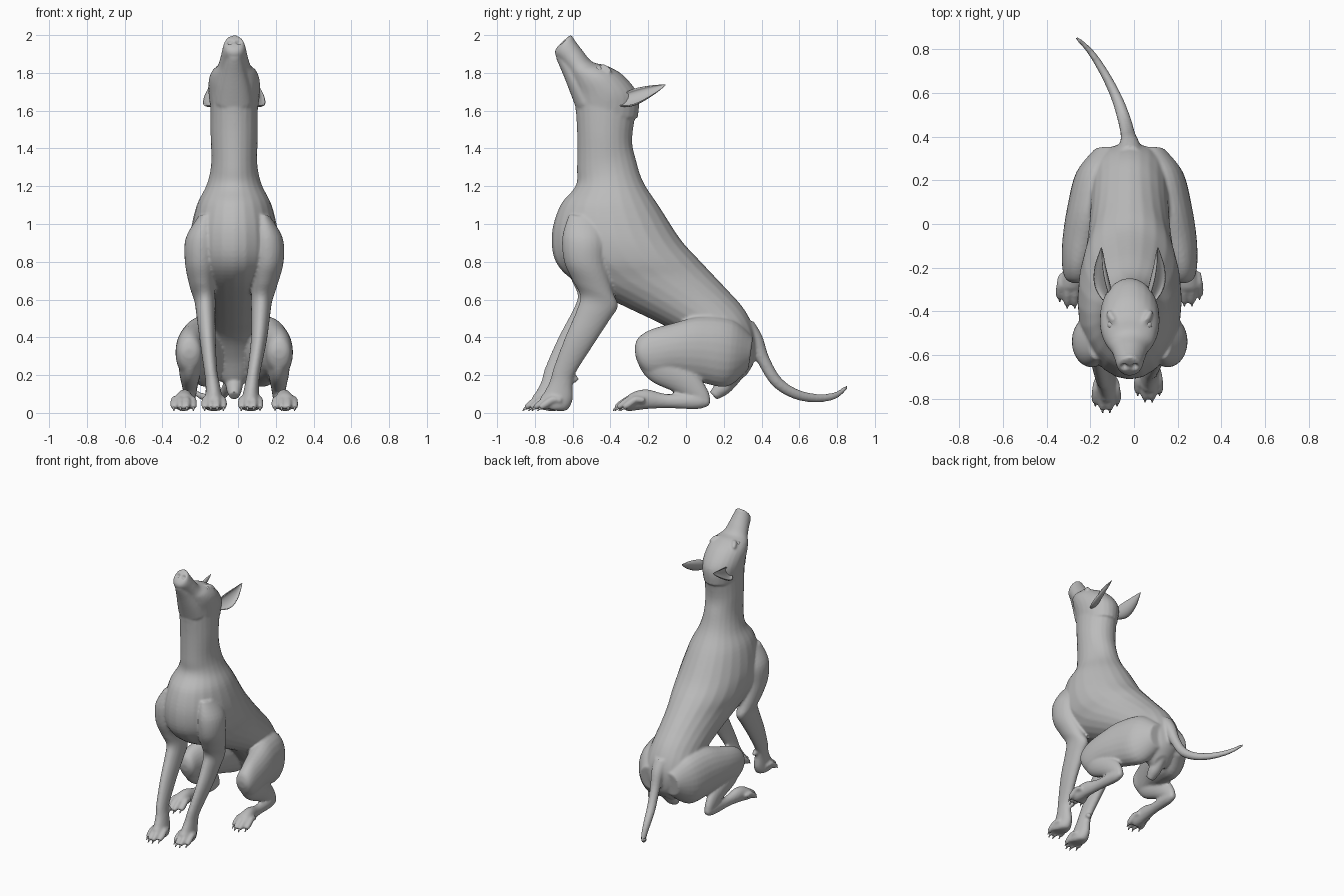
import bpy, bmesh, math
from mathutils import Vector

if "Cube" in bpy.data.objects:
    bpy.data.objects.remove(bpy.data.objects["Cube"])

CX = -0.02  # the body's own centre line

grey = bpy.data.materials.new("plain grey")
grey.use_nodes = True
grey.diffuse_color = (0.5, 0.5, 0.5, 1)
grey.node_tree.nodes["Principled BSDF"].inputs["Base Color"].default_value = (0.5, 0.5, 0.5, 1)


def spline(rows, steps=5):
    """Catmull-Rom interpolation of rows of numbers."""
    out = []
    for i in range(len(rows) - 1):
        p = [rows[max(0, min(len(rows) - 1, i + k))] for k in (-1, 0, 1, 2)]
        for s in range(steps):
            t = s / steps
            out.append([0.5 * (2 * b + (c - a) * t + (2 * a - 5 * b + 4 * c - d) * t * t
                               + (3 * b - a - 3 * c + d) * t ** 3) for a, b, c, d in zip(*p)])
    return out + [list(rows[-1])]


def skin(bm, rings):
    """Closed tube through rings of points."""
    loops = [[bm.verts.new(p) for p in r] for r in rings]
    n = len(loops[0])
    for a, b in zip(loops, loops[1:]):
        for i in range(n):
            j = (i + 1) % n
            bm.faces.new((a[i], a[j], b[j], b[i]))
    bm.faces.new(loops[0][::-1])
    bm.faces.new(loops[-1])


def loft(bm, rows, n=24):
    """Rows are front y, front z, back y, back z, centre x, half width."""
    rings = []
    for fy, fz, by, bz, x, w in spline(rows):
        w = max(w, 0.003)
        ring = []
        for i in range(n):
            a = 2 * math.pi * i / n
            c = math.cos(a) / 2
            ring.append((x + w * math.sin(a), (fy + by) / 2 + (by - fy) * c,
                         (fz + bz) / 2 + (bz - fz) * c))
        rings.append(ring)
    skin(bm, rings)


def tube(bm, pts, n=16):
    """Round limb through points x, y, z, radius, bending mostly in y-z."""
    rows = []
    for i, (x, y, z, r) in enumerate(pts):
        a, b = pts[max(0, i - 1)], pts[min(len(pts) - 1, i + 1)]
        t = Vector((b[1] - a[1], b[2] - a[2])).normalized()
        rows.append((y + t.y * r, z - t.x * r, y - t.y * r, z + t.x * r, x, r))
    loft(bm, rows, n)


def finish(bm, name):
    bmesh.ops.recalc_face_normals(bm, faces=bm.faces)
    mesh = bpy.data.meshes.new(name)
    bm.to_mesh(mesh)
    bm.free()
    ob = bpy.data.objects.new(name, mesh)
    bpy.context.collection.objects.link(ob)
    mesh.materials.append(grey)
    mesh.shade_smooth()
    return ob


body = bmesh.new()

# Torso and neck, from the neck top down to the rump
loft(body, [(fy, fz, by, bz, CX, w) for fy, fz, by, bz, w in [
    (-.59, 1.68, -.26, 1.62, .125), (-.577, 1.5, -.285, 1.45, .125),
    (-.577, 1.3, -.265, 1.34, .122), (-.585, 1.2, -.225, 1.22, .145),
    (-.665, 1.1, -.14, 1.09, .2), (-.71, .95, -.03, .92, .235),
    (-.69, .80, .06, .82, .235), (-.58, .69, .14, .735, .21),
    (-.36, .58, .22, .65, .19), (-.15, .48, .30, .56, .18),
    (0, .40, .35, .47, .18), (.1, .29, .37, .38, .17),
    (.17, .17, .36, .27, .11), (.22, .13, .32, .2, .05)]])

# Skull and upper muzzle
loft(body, [(fy, fz, by, bz, CX, w) for fy, fz, by, bz, w in [
    (-.585, 1.60, -.255, 1.56, .12), (-.59, 1.68, -.252, 1.68, .135),
    (-.60, 1.735, -.33, 1.785, .135), (-.61, 1.775, -.42, 1.838, .118),
    (-.63, 1.815, -.495, 1.858, .088), (-.66, 1.855, -.545, 1.915, .072),
    (-.692, 1.895, -.588, 1.972, .06), (-.69, 1.925, -.605, 1.998, .048),
    (-.665, 1.955, -.62, 1.995, .028)]])

# Lower jaw, narrower than the lip above it
loft(body, [(fy, fz, by, bz, CX, w) for fy, fz, by, bz, w in [
    (-.585, 1.62, -.45, 1.66, .10), (-.615, 1.70, -.50, 1.74, .085),
    (-.648, 1.785, -.56, 1.82, .062), (-.672, 1.84, -.60, 1.87, .048),
    (-.688, 1.878, -.64, 1.90, .034)]])

# Tail
tube(body, [(-.02, .31, .45, .06), (-.02, .365, .385, .045), (-.028, .41, .28, .034),
            (-.045, .48, .165, .031), (-.08, .58, .10, .027), (-.135, .69, .078, .023),
            (-.20, .79, .092, .018), (-.265, .855, .14, .01)])

# Underside lump between the hind legs
tube(body, [(CX, .27, .21, .04), (CX, .20, .14, .045), (CX, .145, .09, .028)])

claws = bmesh.new()


def paw(x, y, s, size):
    """Four toes with claws, the middle two reaching further forward."""
    for k, reach in ((-1.5, .03), (-.5, 0), (.5, 0), (1.5, .03)):
        tx, ty = x + k * .03 * size, y + reach
        out = k * .003
        tube(body, [(tx - out, ty + .12, .065, .016), (tx, ty + .075, .07, .02),
                    (tx + out, ty + .035, .045, .0195), (tx + out, ty + .008, .026, .014)], 12)
        tube(claws, [(tx + out, ty + .02, .03, .009), (tx + out, ty + .004, .022, .006),
                     (tx + out, ty - .006, .01, .002)], 8)


for s in (-1, 1):
    # Front leg, the -x one set further forward
    rows = []
    for fy, fz, by, bz, dx, w in [
            (-.62, 1.05, -.45, 1.03, .15, .04), (-.655, .93, -.42, .92, .172, .085),
            (-.645, .80, -.42, .79, .176, .085), (-.60, .70, -.385, .64, .16, .066),
            (-.56, .62, -.36, .565, .145, .056), (-.58, .54, -.405, .49, .14, .05),
            (-.64, .40, -.49, .36, .13, .042), (-.70, .24, -.585, .21, .115, .035),
            (-.72, .17, -.60, .15, .105, .037), (-.75, .11, -.60, .07, .098, .044),
            (-.77, .08, -.63, .015, .096, .052), (-.765, .03, -.68, .01, .096, .045)]:
        k = max(0, min(1, (.75 - fz) / .45)) * (.045 if s < 0 else 0)
        dx += -s * .01 * (k > 0 or fz < .3)
        rows.append((fy - k, fz, by - k, bz, CX + s * dx, w))
    loft(body, rows)
    px, py = CX + s * .097 - .01, -.81 if s > 0 else -.858
    paw(px, py, s, 1)
    # Wrist pad
    tube(body, [(px, py + .21, .19, .022), (px, py + .235, .17, .014)], 10)

    # Thigh
    loft(body, [(ay, az, by, bz, CX + s * dx, w) for ay, az, by, bz, dx, w in [
        (.33, .23, .355, .40, .09, .07), (.22, .14, .25, .49, .14, .105),
        (.08, .16, .08, .51, .175, .11), (-.06, .19, -.07, .475, .212, .095),
        (-.17, .19, -.19, .44, .235, .075), (-.235, .23, -.255, .395, .237, .06),
        (-.265, .29, -.272, .34, .237, .03)]])
    # Shank
    loft(body, [(ay, az, by, bz, CX + s * dx, w) for ay, az, by, bz, dx, w in [
        (-.26, .33, -.1, .36, .235, .05), (-.245, .24, -.05, .28, .235, .058),
        (-.18, .165, 0, .25, .235, .055), (-.06, .11, .075, .185, .235, .042),
        (.03, .065, .12, .11, .235, .032), (.07, .03, .13, .06, .235, .025)]])
    # Hind foot
    loft(body, [(y, z0, y, z1, CX + s * dx, w) for y, z0, z1, dx, w in [
        (.125, .04, .08, .235, .02), (.06, .02, .105, .238, .034),
        (-.1, .025, .10, .25, .032), (-.21, .02, .125, .262, .042),
        (-.29, .01, .105, .268, .052), (-.32, .01, .07, .268, .045)]])
    paw(CX + s * .268, -.38 if s < 0 else -.37, s, 1.05)

    # Brow ridge and cheek
    tube(body, [(CX + s * .06, -.47, 1.825, .014), (CX + s * .078, -.435, 1.826, .02),
                (CX + s * .095, -.40, 1.805, .014)], 10)

# Fuse the lofts into one smooth skin
dog = finish(body, "body")
bpy.context.view_layer.objects.active = dog
dog.select_set(True)
fuse = dog.modifiers.new("fuse", 'REMESH')
fuse.mode = 'VOXEL'
fuse.voxel_size = 0.0085
fuse.use_smooth_shade = True
relax = dog.modifiers.new("relax", 'SMOOTH')
relax.factor = 0.5
relax.iterations = 4
for m in ("fuse", "relax"):
    bpy.ops.object.modifier_apply(modifier=m)

# Press in the nostrils
for v in dog.data.vertices:
    for s in (-1, 1):
        d = (v.co - Vector((CX + s * .024, -.658, 1.968))).length
        if d < .02:
            v.co += Vector((0, .018, -.018)) * (1 - d / .02)
if not dog.data.materials:
    dog.data.materials.append(grey)
dog.data.shade_smooth()

finish(claws, "claws")

# Cupped ears swept back, and eyes
for s, side in ((-1, "right"), (1, "left")):
    ear = bmesh.new()
    U, V = Vector((.85 * s, -.1, .45)), Vector((-.5 * s, .1, .85))
    rings = []
    for dx, y, z, r in spline([(.105, -.345, 1.655, .035), (.125, -.30, 1.665, .05),
                               (.137, -.25, 1.68, .05), (.14, -.19, 1.702, .036),
                               (.134, -.14, 1.722, .018), (.13, -.108, 1.737, .003)]):
        c = Vector((CX + s * dx, y, z))
        angles = [math.radians(-95 + 19 * i) for i in range(11)]
        outer = [c + r * (V * math.sin(a) - U * .75 * math.cos(a)) for a in angles]
        inner = [c + r * (V * .85 * math.sin(a) - U * .4 * math.cos(a)) for a in angles[::-1]]
        rings.append(outer + inner)
    skin(ear, rings)
    finish(ear, side + "_ear")

    eye = bmesh.new()
    bmesh.ops.create_uvsphere(eye, u_segments=20, v_segments=12, radius=.021)
    bmesh.ops.translate(eye, verts=eye.verts, vec=(CX + s * .083, -.462, 1.814))
    finish(eye, side + "_eye")
